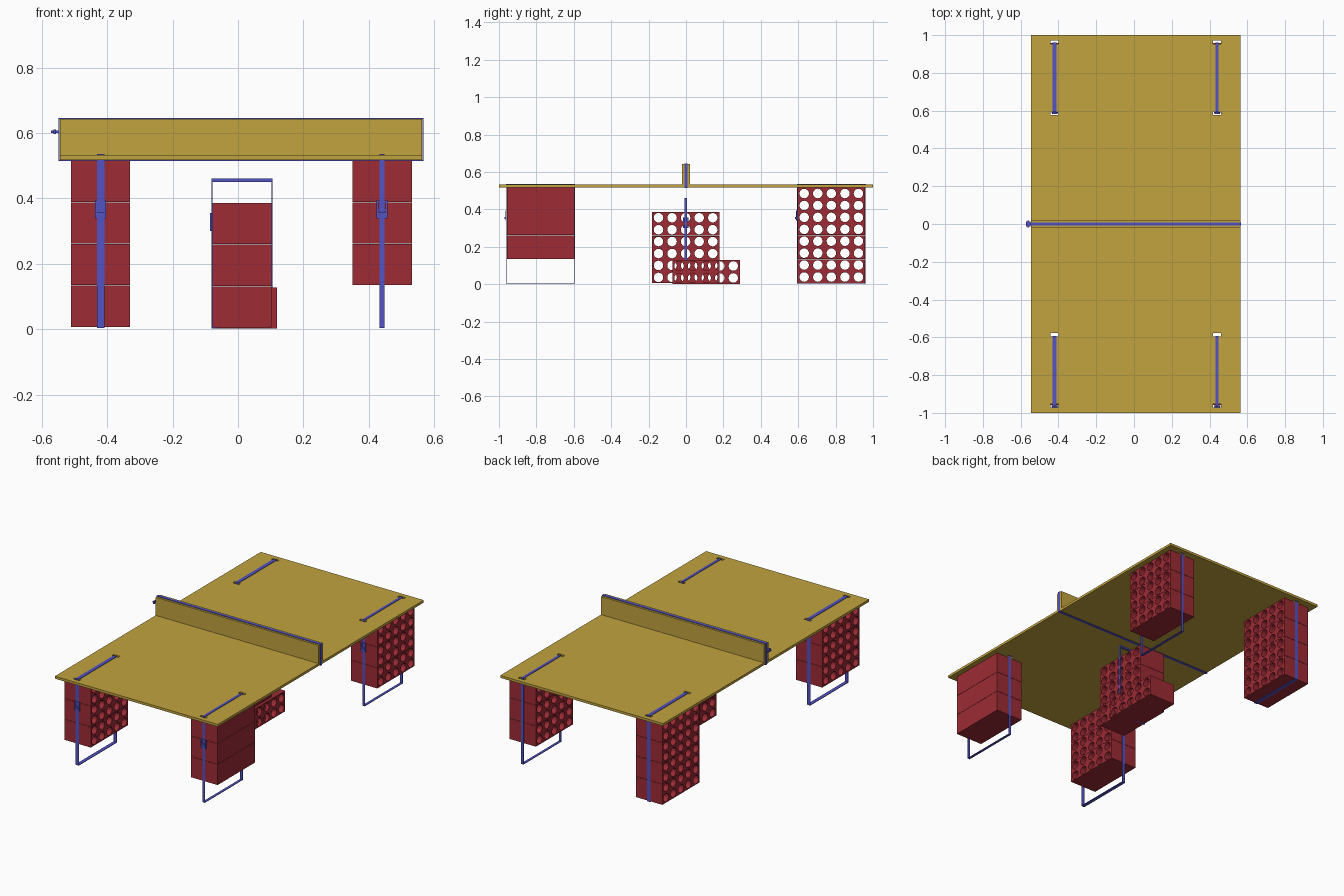
import bpy, bmesh
from math import cos, sin, tau
from mathutils import Matrix

cube = bpy.data.objects.get("Cube")
if cube:
    bpy.data.objects.remove(cube, do_unlink=True)


def material(name, rgb):
    m = bpy.data.materials.new(name)
    m.use_nodes = True
    m.diffuse_color = (*rgb, 1)
    m.node_tree.nodes["Principled BSDF"].inputs["Base Color"].default_value = (*rgb, 1)
    return m


WOOD = material("golden wood", (0.54, 0.37, 0.05))
BRICK = material("brick red", (0.34, 0.024, 0.036))
STRAP = material("strap blue", (0.085, 0.085, 0.56))

# Axis matrices send profile (u, v) to the plane facing that axis
AXES = {
    "X": Matrix(((0, 0, 1), (1, 0, 0), (0, 1, 0))).to_4x4(),
    "Y": Matrix(((1, 0, 0), (0, 0, -1), (0, 1, 0))).to_4x4(),
    "Z": Matrix.Identity(4),
}


def rect(u0, u1, v0, v1):
    return [(u0, v0), (u1, v0), (u1, v1), (u0, v1)]


def circle(u, v, r, n=16):
    return [(u + r * cos(tau * i / n), v + r * sin(tau * i / n)) for i in range(n)]


def extrusion(loops, depth, axis, mat):
    """Mesh from an outline followed by its holes, extruded evenly along an axis."""
    curve = bpy.data.curves.new("profile", "CURVE")
    curve.dimensions = "2D"
    curve.fill_mode = "BOTH"
    curve.extrude = depth / 2
    for loop in loops:
        spline = curve.splines.new("POLY")
        spline.points.add(len(loop) - 1)
        for point, (u, v) in zip(spline.points, loop):
            point.co = (u, v, 0, 1)
        spline.use_cyclic_u = True
    temp = bpy.data.objects.new("profile", curve)
    bpy.context.collection.objects.link(temp)
    bpy.context.view_layer.update()
    deps = bpy.context.evaluated_depsgraph_get()
    mesh = bpy.data.meshes.new_from_object(temp.evaluated_get(deps))
    bpy.data.objects.remove(temp)
    bpy.data.curves.remove(curve)
    bm = bmesh.new()
    bm.from_mesh(mesh)
    bmesh.ops.remove_doubles(bm, verts=bm.verts, dist=1e-5)
    bm.transform(AXES[axis])
    bmesh.ops.recalc_face_normals(bm, faces=bm.faces)
    for f in bm.faces:
        f.smooth = False
        f.material_index = 0
    bm.to_mesh(mesh)
    bm.free()
    mesh.materials.clear()
    mesh.materials.append(mat)
    return mesh


def place(name, mesh, location=(0, 0, 0)):
    obj = bpy.data.objects.new(name, mesh)
    obj.location = location
    bpy.context.collection.objects.link(obj)
    return obj


def box(name, x, y, z, mat):
    mid = [(a + b) / 2 for a, b in (x, y, z)]
    size = [b - a for a, b in (x, y, z)]
    hw, hd = size[0] / 2, size[1] / 2
    mesh = extrusion([rect(-hw, hw, -hd, hd)], size[2], "Z", mat)
    return place(name, mesh, mid)


def strap_loop(name, u0, u1, v0, v1, width, axis, location, t=0.003):
    loops = [rect(u0, u1, v0, v1), rect(u0 + t, u1 - t, v0 + t, v1 - t)]
    return place(name, extrusion(loops, width, axis, STRAP), location)


# Hollow brick with two rows of five holes through its width
LENGTH, WIDTH, HEIGHT, PITCH = 0.362, 0.18, 0.126, 0.1275
holes = [circle(c * 0.0725, HEIGHT / 2 + r * 0.032, 0.0255)
         for c in range(-2, 3) for r in (-1, 1)]
brick_mesh = extrusion([rect(-LENGTH / 2, LENGTH / 2, 0, HEIGHT)] + holes,
                       WIDTH, "X", BRICK)


def stack(name, x, y, z, count):
    for i in range(count):
        place(f"{name}_brick_{i + 1}", brick_mesh, (x, y, z + i * PITCH))


# Table top with a pair of strap slots above each leg
LEG_Y, REACH = 0.777, 0.1845
sides = {"right": (-0.42, 0.022), "left": (0.44, 0.016)}
slots = []
for x, _ in sides.values():
    for s in (-1, 1):
        for end, shift in ((-1, -0.006), (1, 0)):
            y = s * (LEG_Y + end * REACH + shift)
            slots.append(rect(x - 0.021, x + 0.021, y - 0.009, y + 0.009))
top = extrusion([rect(-0.545, 0.563, -1, 1)] + slots, 0.015, "Z", WOOD)
place("table_top", top, (0, 0, 0.5245))

# Legs, each strapped to the table; one leg reaches the ground
buckle_mesh = extrusion([rect(-0.017, 0.017, -0.027, 0.027),
                         rect(-0.011, 0.011, 0.002, 0.02),
                         rect(-0.011, 0.011, -0.018, -0.006)], 0.005, "Y", STRAP)
for side, (x, width) in sides.items():
    for end, s in (("front", -1), ("back", 1)):
        name = f"{end}_{side}"
        y = s * LEG_Y
        full = name == "back_right"
        stack(name + "_leg", x, y, 0.007 + (0 if full else PITCH), 4 if full else 3)
        strap_loop(name + "_strap", -REACH, REACH, 0.004, 0.535, width, "X", (x, y, 0))
        face = y - REACH
        place(name + "_buckle", buckle_mesh, (x, face - 0.002, 0.366))
        box(name + "_buckle_bar", (x - 0.014, x + 0.014), (face - 0.009, face),
            (0.348, 0.358), STRAP)

# Closed outer face of the front left leg
for i in range(1, 4):
    z = 0.007 + i * PITCH
    box(f"front_left_cover_{i}", (0.53, 0.532),
        (-LEG_Y - LENGTH / 2, -LEG_Y + LENGTH / 2), (z, z + HEIGHT), BRICK)

# Spare stack under the middle, with one loose brick beside it
stack("middle_stack", 0.012, -0.002, 0.005, 3)
place("loose_brick", brick_mesh, (0.029, 0.108, 0.002))
strap_loop("middle_strap", -0.081, 0.105, 0.002, 0.46, 0.013, "Y", (0, -0.002, 0))
box("middle_strap_top", (-0.081, 0.105), (-0.0085, 0.0045), (0.45, 0.46), STRAP)
box("middle_buckle", (-0.086, -0.08), (-0.017, 0.013), (0.3, 0.355), STRAP)

# Plank net held by a strap that runs round the table
box("net", (-0.545, 0.563), (-0.021, 0.021), (0.531, 0.643), WOOD)
strap_loop("net_strap", -0.549, 0.567, 0.514, 0.646, 0.017, "Y", (0, 0, 0))
box("net_buckle", (-0.572, -0.548), (-0.012, 0.012), (0.6, 0.608), STRAP)
box("net_buckle_bar", (-0.564, -0.556), (-0.018, 0.018), (0.597, 0.611), STRAP)
